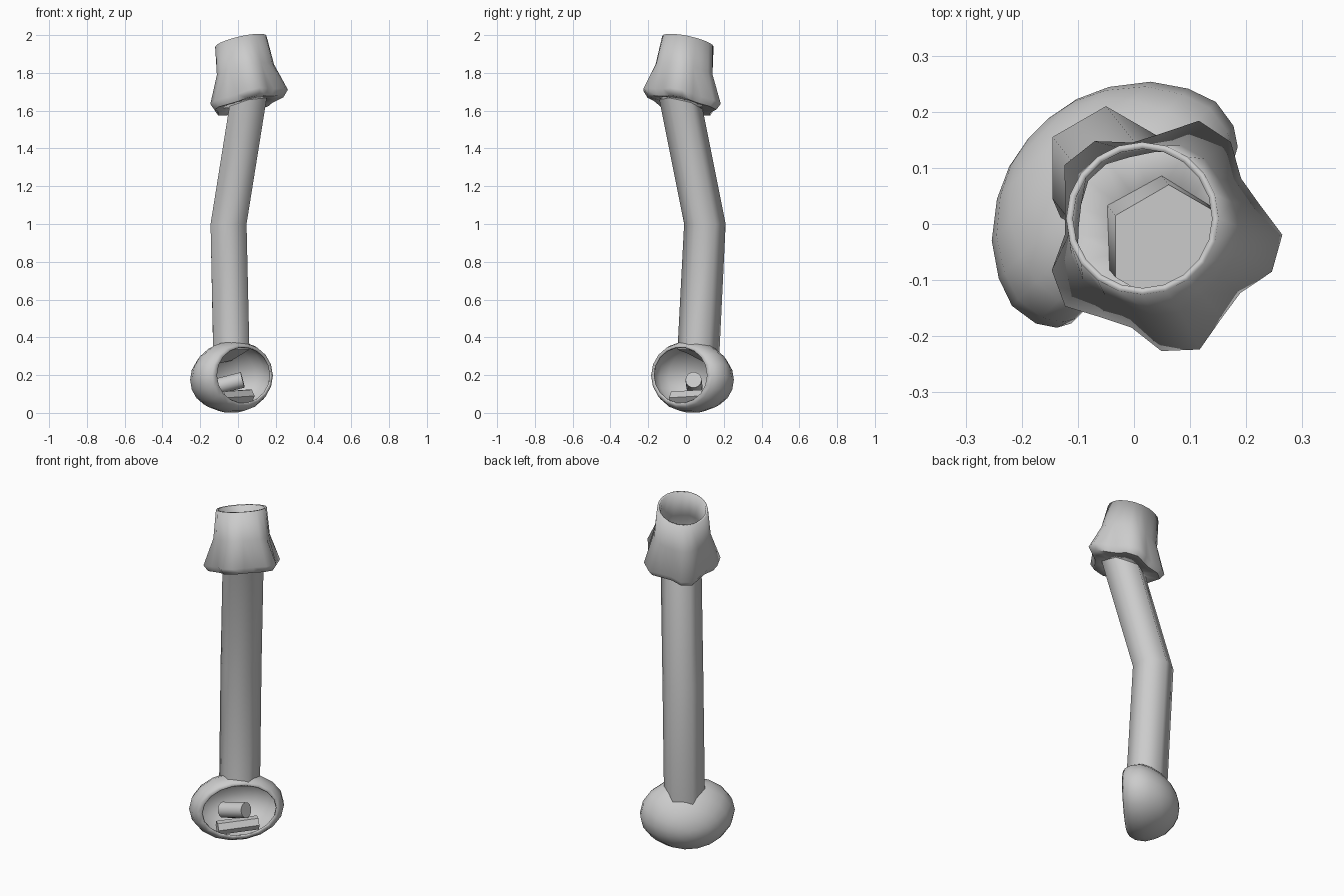
import bpy, bmesh, math
from math import sin, cos, pi
from mathutils import Vector

if "Cube" in bpy.data.objects:
    bpy.data.objects.remove(bpy.data.objects["Cube"])


def loft(name, rings, cap_start=False, cap_end=False, thickness=0, angle=50):
    """Skin a list of point rings; optional end caps and wall thickness."""
    bm = bmesh.new()
    loops = [[bm.verts.new(p) for p in ring] for ring in rings]
    n = len(loops[0])
    for a, b in zip(loops, loops[1:]):
        for i in range(n):
            j = (i + 1) % n
            bm.faces.new((a[i], a[j], b[j], b[i]))
    if cap_start:
        bm.faces.new(loops[0])
    if cap_end:
        bm.faces.new(loops[-1])
    bmesh.ops.recalc_face_normals(bm, faces=bm.faces[:])
    me = bpy.data.meshes.new(name)
    bm.to_mesh(me)
    bm.free()
    ob = bpy.data.objects.new(name, me)
    bpy.context.collection.objects.link(ob)
    if thickness:
        mod = ob.modifiers.new("wall", 'SOLIDIFY')
        mod.thickness = thickness
        mod.offset = 0
    bpy.ops.object.select_all(action='DESELECT')
    ob.select_set(True)
    bpy.context.view_layer.objects.active = ob
    bpy.ops.object.shade_smooth_by_angle(angle=math.radians(angle))
    return ob


def rod(name, start, end, radius, sides):
    """Straight capped prism between two points."""
    start, end = Vector(start), Vector(end)
    q = (end - start).to_track_quat('Z', 'Y')
    rings = [[c + q @ Vector((radius * cos(2 * pi * i / sides),
                              radius * sin(2 * pi * i / sides), 0))
              for i in range(sides)] for c in (start, end)]
    return loft(name, rings, True, True, angle=40)


# Bent six-sided stem; its foot is cut to follow the slope of the bowl
def hexagon(cx, cy, z, drop=0):
    pts = []
    for i in range(6):
        t = pi / 6 + i * pi / 3
        dx, dy = 0.11 * cos(t), 0.11 * sin(t)
        back = max(0, (dy - dx) * 0.707)
        pts.append((cx + dx, cy + dy, z - drop * back))
    return pts


loft("stem", [hexagon(-0.035, 0.065, 0.335, 0.75), hexagon(-0.05, 0.1, 1.0),
              hexagon(0.062, -0.04, 1.70)], True, True, angle=65)


# Flared collar with five lobes, tilted, open on top and floored below
def collar_ring(cx, cy, z, r, wave):
    pts = []
    for i in range(20):
        t = 2 * pi * i / 20
        rad = r + wave * cos(5 * (t + 0.11))
        dx, dy = rad * cos(t), rad * sin(t)
        pts.append((cx + dx, cy + dy, z + 0.22 * dx - 0.21 * dy))
    return pts


loft("collar", [collar_ring(0.015, 0.01, 1.966, 0.13, 0),
                collar_ring(0.035, -0.008, 1.81, 0.145, 0.006),
                collar_ring(0.05, -0.02, 1.665, 0.188, 0.024),
                collar_ring(0.05, -0.02, 1.635, 0.17, 0.02),
                collar_ring(0.055, -0.025, 1.64, 0.09, 0)],
     thickness=0.012)

# Bowl: profile swept about a level axis pointing back-left, mouth front-right
profile = [(-0.042, 0.80, 0.20), (-0.03, 0.89, 0.197), (0.0, 0.97, 0.193),
           (0.05, 1.0, 0.19), (0.10, 0.93, 0.185), (0.155, 0.78, 0.175),
           (0.20, 0.55, 0.168), (0.225, 0.33, 0.163), (0.236, 0.1, 0.16)]
back, side = Vector((-0.7071, 0.7071, 0)), Vector((0.7071, 0.7071, 0))
rings = []
for depth, f, z in profile:
    rings.append([back * depth + side * (0.252 * f * cos(2 * pi * i / 18))
                  + Vector((0, 0, z + 0.186 * f * sin(2 * pi * i / 18)))
                  for i in range(18)])
loft("bowl", rings, cap_end=True, thickness=0.01)

# Loose pieces lying in the bowl
rod("round_peg", (-0.13, 0.045, 0.135), (0.025, 0.04, 0.175), 0.043, 14)
rod("hex_peg", (-0.09, -0.065, 0.08), (0.06, 0.10, 0.09), 0.038, 6)
